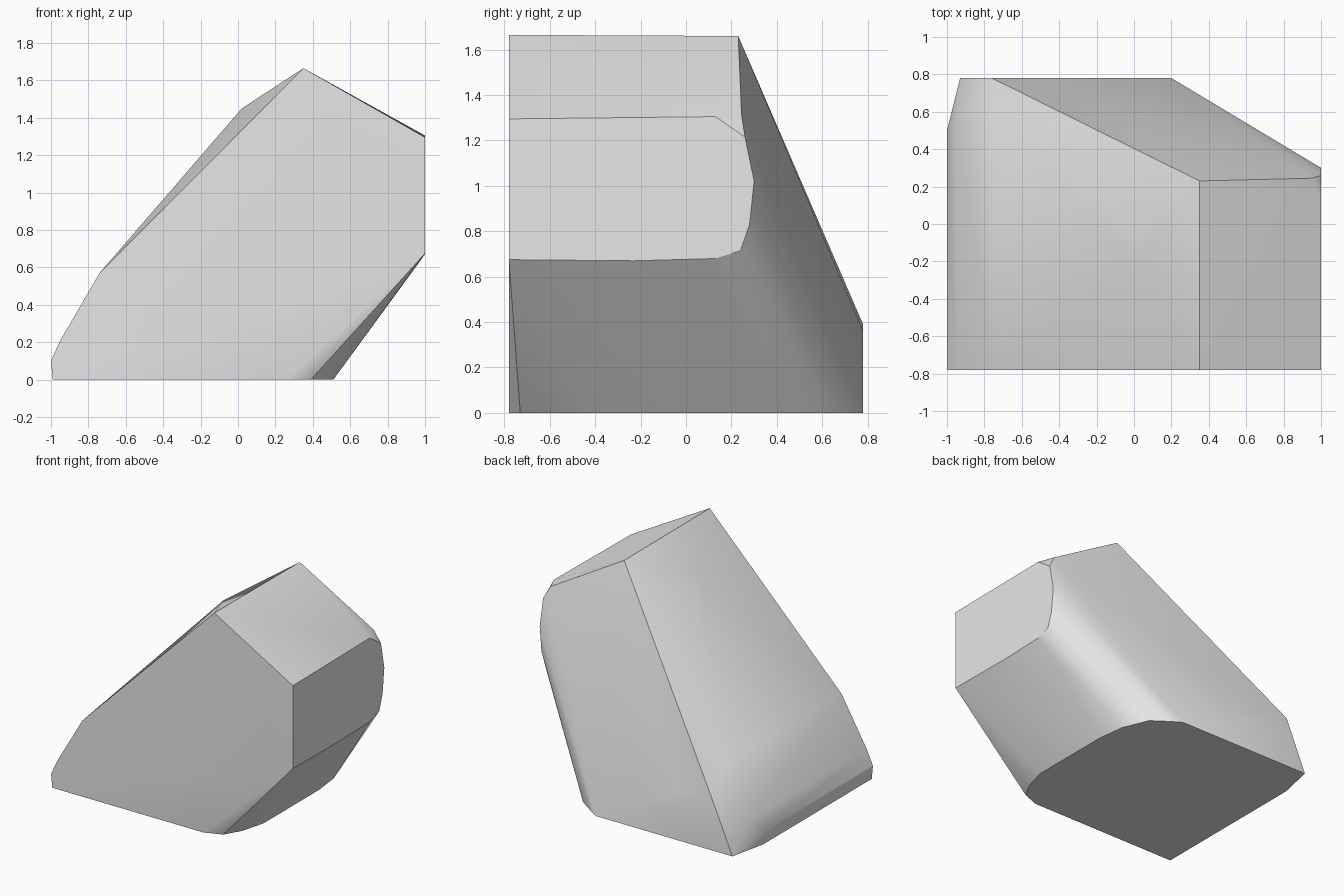
import bpy
import bmesh
import math

# Remove the default object if present
default_object = bpy.data.objects.get("Cube")
if default_object:
    bpy.data.objects.remove(default_object, do_unlink=True)


def make_material(name, colour):
    material = bpy.data.materials.new(name)
    material.use_nodes = True
    material.diffuse_color = colour
    material.node_tree.nodes["Principled BSDF"].inputs["Base Color"].default_value = colour
    return material


FRONT, BACK, SIDE = -0.78, 0.78, 1.0

# Flat front face outline (x, z)
front_outline = [(-0.99, 0), (-1, 0.1), (-0.95, 0.21), (-0.74, 0.57),
                 (0.35, 1.665), (1, 1.295), (1, 0.675), (0.26, 0)]

# Flat cut on the left flank (y, z)
flank_outline = [(0.13, 1.305), (0.26, 1.215), (0.3, 1.02), (0.28, 0.83),
                 (0.24, 0.715), (0.13, 0.68), (-0.23, 0.67)]

# Curved part of the base outline (x, y)
base_outline = [(0.39, -0.73), (0.46, -0.61), (0.51, -0.43), (0.51, 0.23),
                (0.485, 0.44), (0.4, 0.645), (0.28, 0.73), (0.2, BACK),
                (-0.93, BACK), (-0.99, 0.5)]

# Crest and ridge running down to the back corner
ridge = [(0.35, 0.23, 1.66), (0.95, 0.245, 1.31),
         (-0.76, BACK, 0.39), (-0.5, BACK, 0.36)]

# Bulges on the sloping right side
slope = [(0.02, -0.2, 1.45), (-0.03, -0.05, 1.39),
         (-0.74, 0.6, 0.57), (-0.95, 0.57, 0.21), (-1, 0.5, 0.1)]

points = [(x, FRONT, z) for x, z in front_outline]
points += [(SIDE, y, z) for y, z in flank_outline]
points += [(x, y, 0) for x, y in base_outline]
points += ridge + slope

# Wrap the outlines in one chiselled, convex boulder
bm = bmesh.new()
for point in points:
    bm.verts.new(point)
hull = bmesh.ops.convex_hull(bm, input=bm.verts[:])
loose = [v for v in bm.verts if not v.link_faces]
bmesh.ops.delete(bm, geom=loose, context='VERTS')

# Merge the triangles of each flat facet
bmesh.ops.dissolve_limit(bm, angle_limit=math.radians(0.6),
                         verts=bm.verts[:], edges=bm.edges[:])
bmesh.ops.recalc_face_normals(bm, faces=bm.faces[:])

mesh = bpy.data.meshes.new("boulder")
bm.to_mesh(mesh)
bm.free()
boulder = bpy.data.objects.new("boulder", mesh)
bpy.context.collection.objects.link(boulder)
mesh.materials.append(make_material("pale_grey_stone", (0.8, 0.8, 0.8, 1)))

# Soft shading on worn areas, sharp chiselled edges elsewhere
bpy.ops.object.select_all(action='DESELECT')
boulder.select_set(True)
bpy.context.view_layer.objects.active = boulder
bpy.ops.object.shade_smooth_by_angle(angle=math.radians(30))
